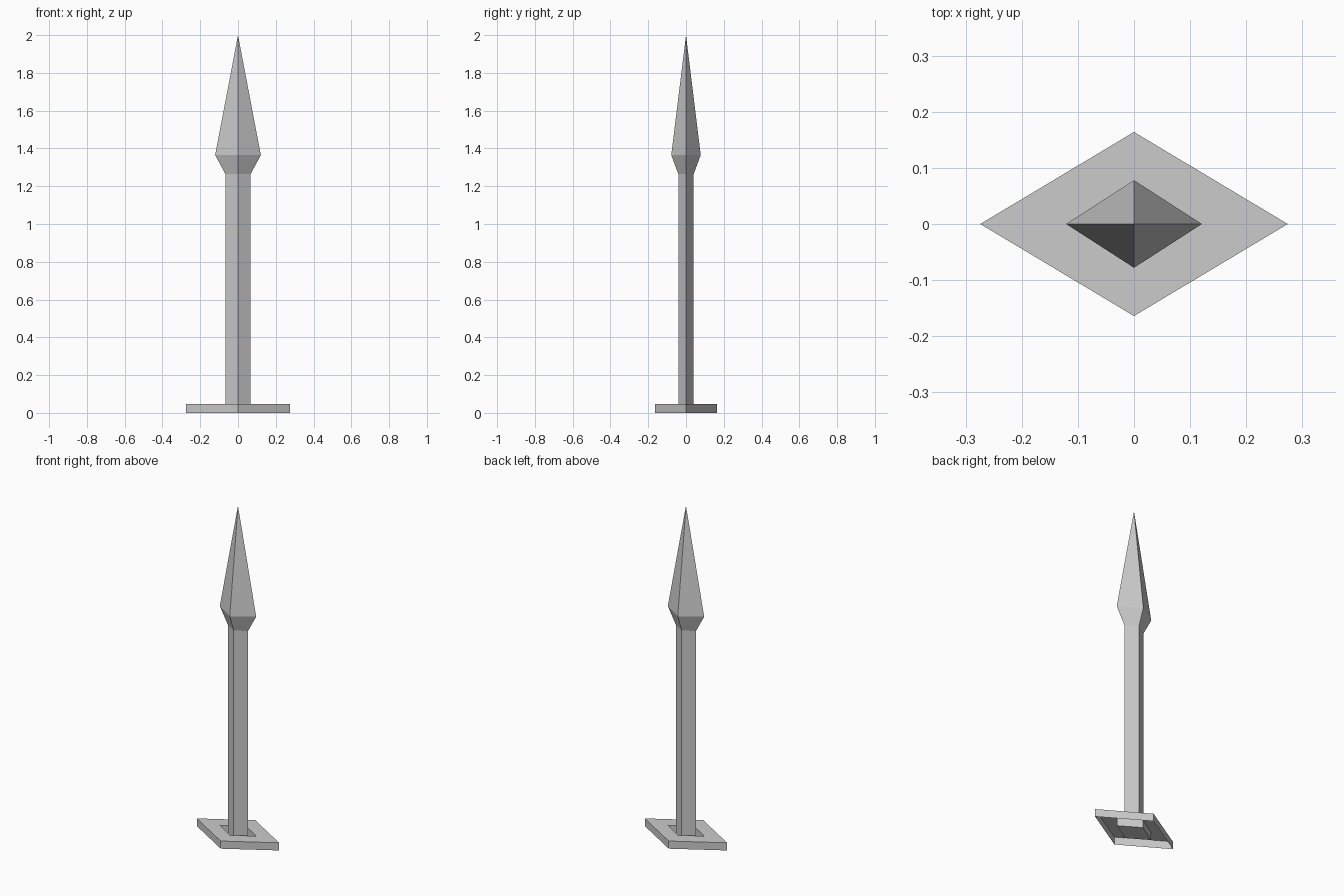
import bpy
import bmesh

if "Cube" in bpy.data.objects:
    bpy.data.objects.remove(bpy.data.objects["Cube"])


def diamond_loft(name, rings, tip=None, cap_bottom=False):
    """Stack diamond rings (half x, half y, z) into a flat-faced surface."""
    bm = bmesh.new()
    loops = []
    for rx, ry, z in rings:
        corners = ((rx, 0), (0, ry), (-rx, 0), (0, -ry))
        loops.append([bm.verts.new((x, y, z)) for x, y in corners])
    for low, high in zip(loops, loops[1:]):
        for i in range(4):
            j = (i + 1) % 4
            bm.faces.new((low[i], low[j], high[j], high[i]))
    if tip is not None:
        top = bm.verts.new((0, 0, tip))
        for i in range(4):
            bm.faces.new((loops[-1][i], loops[-1][(i + 1) % 4], top))
    if cap_bottom:
        bm.faces.new(loops[0][::-1])
    mesh = bpy.data.meshes.new(name)
    bm.to_mesh(mesh)
    bm.free()
    obj = bpy.data.objects.new(name, mesh)
    bpy.context.collection.objects.link(obj)
    return obj


# Base plate: hollow underneath, with a sunken socket around the shaft
diamond_loft("base_plate", [
    (0.274, 0.164, 0.0),
    (0.274, 0.164, 0.046),
    (0.121, 0.074, 0.046),
    (0.121, 0.074, 0.0),
    (0.067, 0.041, 0.0),
])

# Shaft flaring into the long pointed head
diamond_loft("shaft_and_head", [
    (0.067, 0.041, 0.0),
    (0.067, 0.041, 1.265),
    (0.121, 0.078, 1.365),
], tip=2.0, cap_bottom=True)
